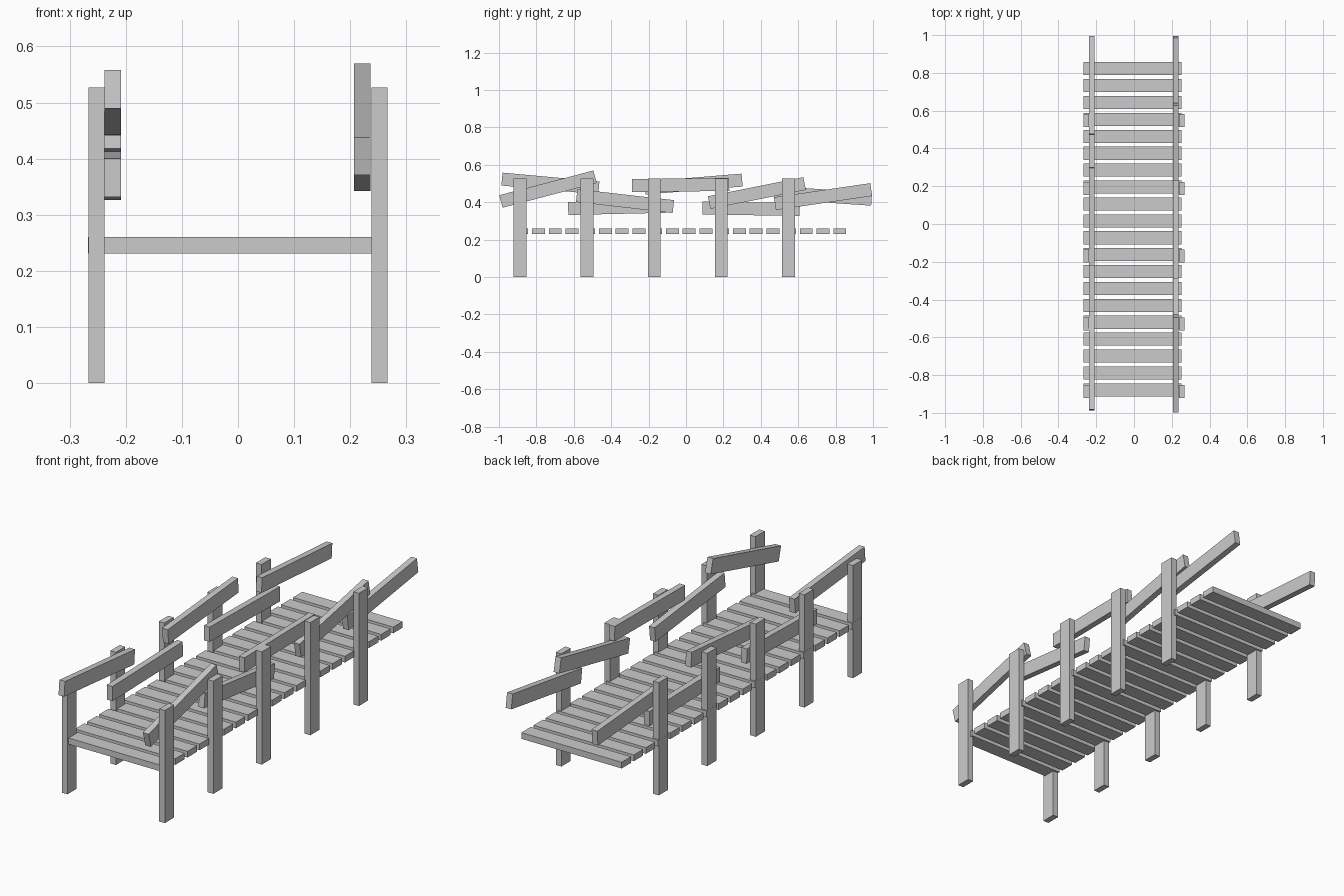
import bpy
from math import radians

if "Cube" in bpy.data.objects:
    bpy.data.objects.remove(bpy.data.objects["Cube"])


def box(name, centre, size, tilt=0.0):
    """Box with its size in the mesh; tilt (degrees) raises the +y end."""
    bpy.ops.mesh.primitive_cube_add(size=1, location=centre)
    ob = bpy.context.object
    ob.name = name
    for v in ob.data.vertices:
        v.co = [c * s for c, s in zip(v.co, size)]
    ob.rotation_euler.x = radians(tilt)
    return ob


# Deck planks
for i in range(20):
    box("deck_plank", (-0.0075, -0.878 + i * 1.7 / 19, 0.2455), (0.519, 0.069, 0.029))

# Upright posts on both sides
for i in range(5):
    for side in (-1, 1):
        box("post", (side * 0.252, -0.887 + i * 0.3585, 0.2635), (0.029, 0.069, 0.527))

# Crooked handrail boards: (y, z, tilt)
left_rails = [(-0.725, 0.500, -5.2), (-0.370, 0.372, 1.3), (0.041, 0.497, 4.7),
              (0.348, 0.365, -1.0), (0.733, 0.434, -4.0)]
right_rails = [(-0.738, 0.470, 14.7), (-0.326, 0.406, -6.5), (-0.029, 0.492, 0.6),
               (0.379, 0.449, 11.3), (0.733, 0.430, 8.3)]
for name, x, rails in (("left_rail", -0.223, left_rails), ("right_rail", 0.2215, right_rails)):
    for y, z, tilt in rails:
        box(name, (x, y, z), (0.029, 0.52, 0.069), tilt)
